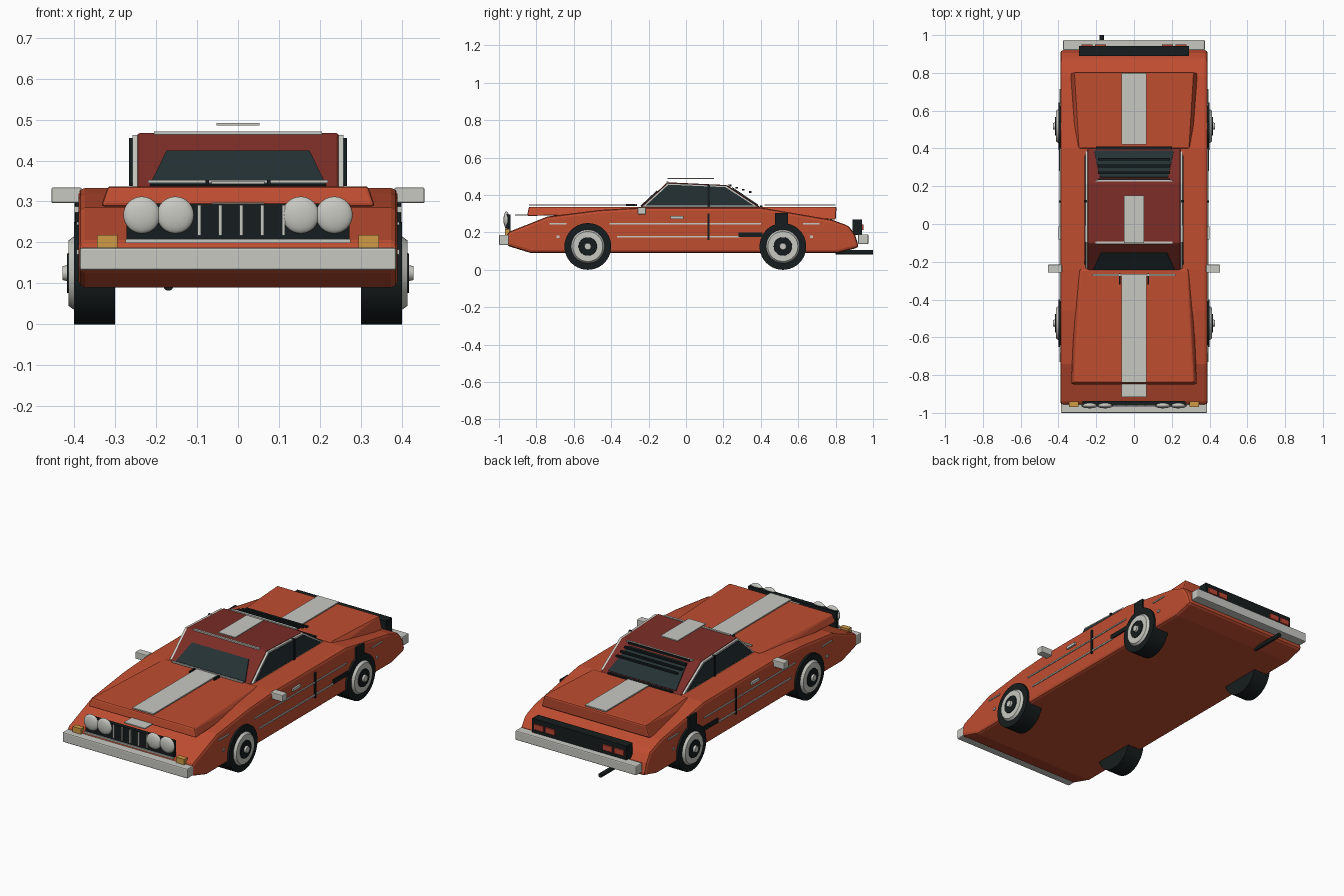
import bpy, bmesh, math
from mathutils import Matrix, Vector

if "Cube" in bpy.data.objects:
    bpy.data.objects.remove(bpy.data.objects["Cube"])


def material(name, rgb):
    m = bpy.data.materials.new(name)
    m.use_nodes = True
    m.diffuse_color = (*rgb, 1)
    m.node_tree.nodes["Principled BSDF"].inputs["Base Color"].default_value = (*rgb, 1)
    return m


PAINT = material("orange_red_paint", (0.53, 0.075, 0.03))
ROOF = material("dark_red_roof", (0.2, 0.026, 0.02))
CHROME = material("pale_chrome", (0.58, 0.58, 0.54))
GLASS = material("dark_glass", (0.018, 0.031, 0.034))
BLACK = material("black_rubber", (0.008, 0.012, 0.013))
AMBER = material("amber_lens", (0.62, 0.33, 0.06))
RED = material("red_lens", (0.5, 0.06, 0.035))


def finish(name, bm, mat, bevel=0, smooth=False):
    bmesh.ops.recalc_face_normals(bm, faces=bm.faces[:])
    mesh = bpy.data.meshes.new(name)
    bm.to_mesh(mesh)
    bm.free()
    mesh.materials.append(mat)
    ob = bpy.data.objects.new(name, mesh)
    bpy.context.collection.objects.link(ob)
    if bevel:
        mod = ob.modifiers.new("soft_edges", "BEVEL")
        mod.width, mod.segments = bevel, 2
    if smooth:
        bpy.ops.object.select_all(action="DESELECT")
        ob.select_set(True)
        bpy.context.view_layer.objects.active = ob
        bpy.ops.object.shade_smooth_by_angle(angle=math.radians(35))
    return ob


def prism(name, outline, x0, x1, mat, bevel=0):
    """Extrude a (y, z) outline across x."""
    bm = bmesh.new()
    face = bm.faces.new([bm.verts.new((x0, y, z)) for y, z in outline])
    new = bmesh.ops.extrude_face_region(bm, geom=[face])["geom"]
    verts = [v for v in new if isinstance(v, bmesh.types.BMVert)]
    bmesh.ops.translate(bm, vec=(x1 - x0, 0, 0), verts=verts)
    return finish(name, bm, mat, bevel)


def box(name, x, y, z, mat, bevel=0):
    outline = [(y[0], z[0]), (y[1], z[0]), (y[1], z[1]), (y[0], z[1])]
    return prism(name, outline, x[0], x[1], mat, bevel)


def sides(name, make, x, *args, **kw):
    """Build a part on the left (+x) and again on the right."""
    for label, s in (("left", 1), ("right", -1)):
        lo, hi = sorted((s * x[0], s * x[1]))
        if make is box:
            box(f"{label}_{name}", (lo, hi), *args, **kw)
        else:
            prism(f"{label}_{name}", args[0], lo, hi, *args[1:], **kw)


def hull(name, half_points, mat, bevel=0):
    """Convex block from points mirrored in x."""
    bm = bmesh.new()
    for x, y, z in half_points:
        bm.verts.new((x, y, z))
        bm.verts.new((-x, y, z))
    bmesh.ops.convex_hull(bm, input=bm.verts[:])
    bmesh.ops.dissolve_limit(bm, angle_limit=0.01, verts=bm.verts[:], edges=bm.edges[:])
    return finish(name, bm, mat, bevel)


def disc(name, centre, r1, r2, depth, axis, mat):
    """Cylinder or cone starting at centre and running along axis."""
    bm = bmesh.new()
    axis = Vector(axis)
    turn = Vector((0, 0, 1)).rotation_difference(axis).to_matrix().to_4x4()
    place = Matrix.Translation(Vector(centre) + axis * depth / 2) @ turn
    bmesh.ops.create_cone(bm, cap_ends=True, segments=40, radius1=r1, radius2=r2,
                          depth=depth, matrix=place)
    return finish(name, bm, mat, smooth=True)


# Main body shell
prism("body", [(-0.96, 0.13), (-0.83, 0.09), (0.81, 0.09), (0.925, 0.12), (0.905, 0.185),
               (0.87, 0.235), (0.78, 0.268), (0.4, 0.333), (-0.24, 0.333),
               (-0.46, 0.32), (-0.74, 0.285), (-0.955, 0.2)], -0.39, 0.39, PAINT, 0.016)

# Raised hood and rear deck
hull("hood", [(0.335, -0.85, 0.288), (0.318, -0.84, 0.337), (0.31, -0.23, 0.3),
              (0.285, -0.24, 0.337)], PAINT, 0.008)
hull("rear_deck", [(0.335, 0.8, 0.268), (0.315, 0.805, 0.337), (0.315, 0.39, 0.3),
                   (0.29, 0.4, 0.337)], PAINT, 0.008)

# Cabin
prism("cabin", [(-0.26, 0.32), (-0.1, 0.468), (0.22, 0.453), (0.42, 0.32)],
      -0.247, 0.247, ROOF, 0.008)


def screen(name, low, high, out):
    points = []
    for w, y, z in (low, high):
        points += [(w, y, z), (w, y + out, z + abs(out))]
    hull(name, points, GLASS)


screen("windscreen", (0.215, -0.24, 0.338), (0.175, -0.152, 0.42), -0.004)
screen("rear_window", (0.21, 0.385, 0.342), (0.18, 0.245, 0.437), 0.004)

# Side windows with chrome surround and pillar
sides("window_trim", prism, (0.245, 0.258), [(-0.235, 0.337), (-0.098, 0.463),
      (0.215, 0.45), (0.385, 0.337)], CHROME)
sides("side_window", prism, (0.25, 0.262), [(-0.215, 0.344), (-0.094, 0.455),
      (0.21, 0.442), (0.362, 0.344)], GLASS)
sides("window_pillar", box, (0.25, 0.266), (0.115, 0.127), (0.338, 0.455), BLACK)

# Trim bars and wipers around the screens
box("windscreen_base_trim", (-0.22, 0.22), (-0.274, -0.264), (0.345, 0.353), CHROME)
box("roof_front_trim", (-0.205, 0.205), (-0.105, -0.093), (0.463, 0.471), CHROME)
box("roof_rear_trim", (-0.205, 0.205), (0.224, 0.234), (0.448, 0.456), CHROME)
sides("wiper", box, (0.071, 0.079), (-0.32, -0.262), (0.34, 0.352), BLACK)

# Rear window louvres
for i in range(4):
    y, z = 0.235 + 0.036 * i, 0.45 - 0.011 * i
    box(f"louvre_{i + 1}", (-0.19, 0.19), (y - 0.007, y + 0.007), (z - 0.005, z + 0.005), BLACK)
box("rear_window_base", (-0.2, 0.2), (0.395, 0.41), (0.335, 0.345), BLACK)

# Racing stripe
box("hood_stripe", (-0.065, 0.065), (-0.84, -0.27), (0.343, 0.35), CHROME)
box("nose_stripe", (-0.065, 0.065), (-0.915, -0.848), (0.291, 0.297), CHROME)
box("roof_stripe", (-0.053, 0.053), (-0.1, 0.15), (0.486, 0.492), CHROME)
box("deck_stripe", (-0.065, 0.065), (0.42, 0.8), (0.343, 0.35), CHROME)

# Bumpers
box("front_bumper", (-0.387, 0.387), (-1.0, -0.945), (0.132, 0.187), CHROME, 0.006)
box("rear_bumper", (-0.375, 0.375), (0.92, 0.975), (0.137, 0.19), CHROME, 0.006)

# Grille, bars and lamps
box("grille", (-0.272, 0.272), (-0.96, -0.937), (0.2, 0.295), BLACK)
box("grille_lower_trim", (-0.275, 0.275), (-0.967, -0.955), (0.199, 0.208), CHROME)
for i in range(5):
    x = -0.095 + 0.0515 * i
    box(f"grille_bar_{i + 1}", (x - 0.004, x + 0.004), (-0.967, -0.955), (0.217, 0.292), CHROME)
for x in (-0.235, -0.153, 0.153, 0.235):
    bm = bmesh.new()
    bmesh.ops.create_uvsphere(bm, u_segments=32, v_segments=16, radius=0.045,
                              matrix=Matrix.Translation((x, -0.96, 0.267))
                              @ Matrix.Diagonal((1, 0.35, 1, 1)))
    finish("headlamp", bm, CHROME, smooth=True)
sides("indicator", box, (0.294, 0.345), (-0.968, -0.94), (0.185, 0.218), AMBER)

# Tail panel, lamps and exhaust
box("tail_panel", (-0.292, 0.292), (0.89, 0.942), (0.187, 0.268), BLACK)
for inner in (0.148, 0.22):
    sides("tail_lamp", box, (inner, inner + 0.058), (0.935, 0.95), (0.212, 0.242), RED)
disc("exhaust", (-0.17, 0.8, 0.094), 0.012, 0.012, 0.2, (0, 1, 0), BLACK)

# Mirrors and body side details
sides("mirror", box, (0.382, 0.456), (-0.258, -0.215), (0.296, 0.334), CHROME, bevel=0.004)
sides("upper_side_trim", box, (0.385, 0.395), (-0.41, 0.4), (0.243, 0.25), CHROME)
sides("lower_side_trim", box, (0.385, 0.395), (-0.37, 0.29), (0.172, 0.18), CHROME)
sides("door_handle", box, (0.385, 0.4), (-0.082, -0.014), (0.273, 0.288), CHROME)
sides("door_seam", box, (0.385, 0.397), (0.115, 0.125), (0.16, 0.302), BLACK)
sides("side_vent", box, (0.385, 0.397), (0.28, 0.41), (0.176, 0.2), BLACK)
sides("rear_scoop", box, (0.385, 0.4), (0.475, 0.545), (0.24, 0.305), BLACK)
for y in (-0.685, 0.67):
    sides("fender_trim", box, (0.385, 0.395), (y - 0.045, y + 0.045), (0.243, 0.25), CHROME)
    sides("side_marker", box, (0.385, 0.395), (y - 0.008, y + 0.008), (0.17, 0.183), CHROME)

# Wheels, each a tyre, whitewall, dark centre and hub cap
for end, y in (("front", -0.525), ("rear", 0.518)):
    for side, s in (("left", 1), ("right", -1)):
        for part, x, r1, r2, depth, mat in (
                ("tyre", 0.3, 0.125, 0.125, 0.101, BLACK),
                ("whitewall", 0.4, 0.09, 0.08, 0.014, CHROME),
                ("wheel_centre", 0.41, 0.05, 0.048, 0.008, BLACK),
                ("hub_cap", 0.415, 0.02, 0.017, 0.014, CHROME)):
            disc(f"{end}_{side}_{part}", (s * x, y, 0.125), r1, r2, depth, (s, 0, 0), mat)
